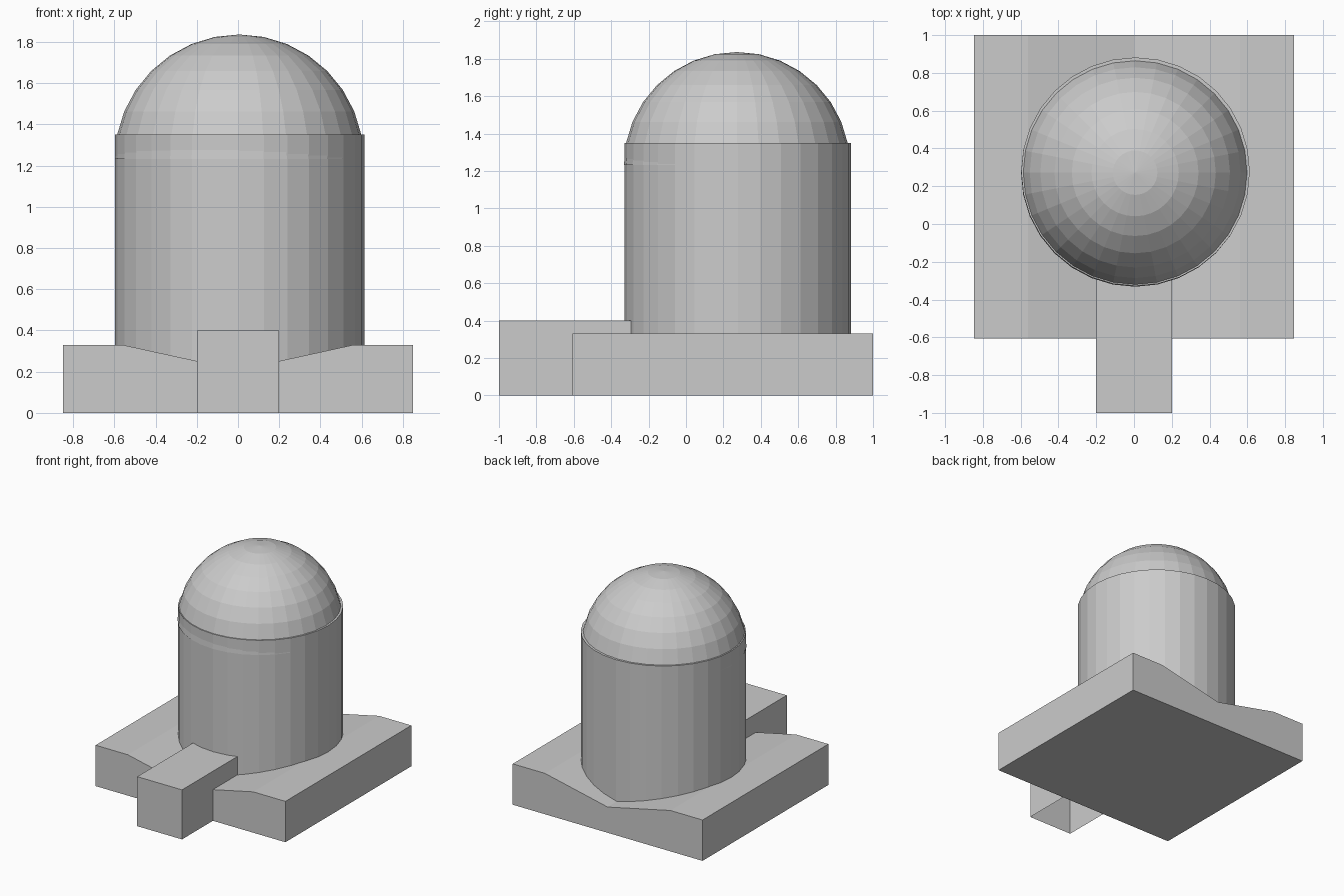
import bpy, bmesh

if "Cube" in bpy.data.objects:
    bpy.data.objects.remove(bpy.data.objects["Cube"])


def make_object(name, bm):
    bmesh.ops.recalc_face_normals(bm, faces=bm.faces)
    mesh = bpy.data.meshes.new(name)
    bm.to_mesh(mesh)
    bm.free()
    obj = bpy.data.objects.new(name, mesh)
    bpy.context.collection.objects.link(obj)
    return obj


def extrude_y(name, profile, y0, y1):
    """Sweep an (x, z) outline from y0 to y1."""
    bm = bmesh.new()
    face = bm.faces.new([bm.verts.new((x, y0, z)) for x, z in profile])
    ret = bmesh.ops.extrude_face_region(bm, geom=[face], use_keep_orig=True)
    verts = [v for v in ret["geom"] if isinstance(v, bmesh.types.BMVert)]
    bmesh.ops.translate(bm, verts=verts, vec=(0, y1 - y0, 0))
    return make_object(name, bm)


# Base slab with a shallow V valley along its top
half = [(0.0, 0.208), (0.56, 0.33), (0.848, 0.33), (0.848, 0.0)]
outline = half + [(-x, z) for x, z in reversed(half) if x > 0]
extrude_y("base", outline, -0.606, 1.0)

# Entrance block: open underneath and where it runs into the drum
block = extrude_y("entrance_block",
                  [(-0.2, 0.0), (-0.2, 0.4), (0.2, 0.4), (0.2, 0.0)], -1.0, -0.29)
bm = bmesh.new()
bm.from_mesh(block.data)
bm.normal_update()
hidden = [f for f in bm.faces if f.normal.z < -0.5 or f.normal.y > 0.5]
bmesh.ops.delete(bm, geom=hidden, context='FACES')
bm.to_mesh(block.data)
bm.free()

# Drum
z0, z1 = 0.2, 1.35
bpy.ops.mesh.primitive_cylinder_add(vertices=32, radius=0.605, depth=z1 - z0,
                                    location=(0.008, 0.277, (z0 + z1) / 2))
bpy.context.object.name = "drum"

# Dome: upper part of a faceted sphere, cut below the rim of the drum
bpy.ops.mesh.primitive_uv_sphere_add(segments=32, ring_count=16, radius=0.604,
                                     location=(0.006, 0.272, 1.232))
dome = bpy.context.object
dome.name = "dome"
bm = bmesh.new()
bm.from_mesh(dome.data)
bmesh.ops.delete(bm, geom=[v for v in bm.verts if v.co.z < -0.01], context='VERTS')
bm.to_mesh(dome.data)
bm.free()
